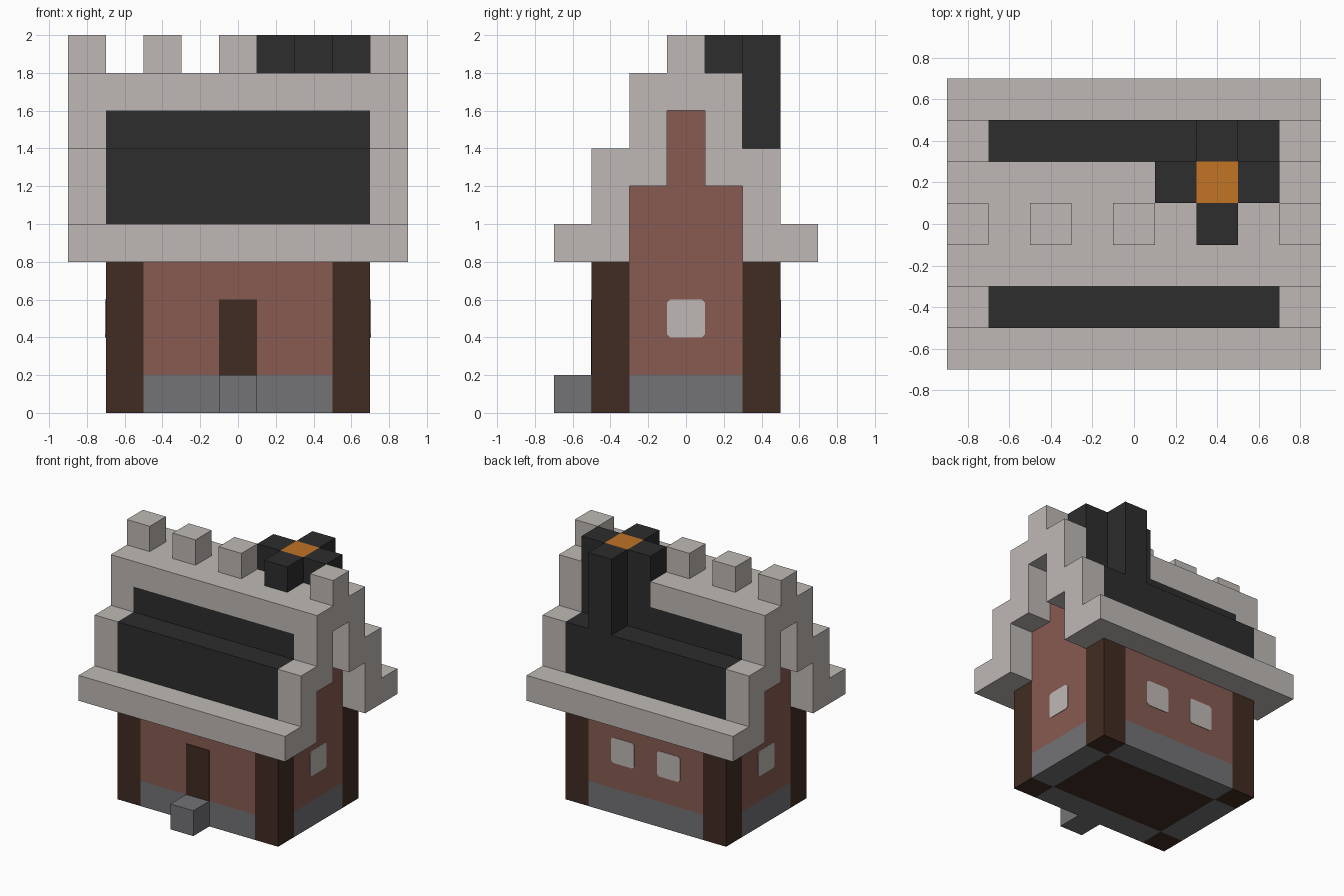
import bpy
import bmesh
from mathutils import Vector

cube = bpy.data.objects.get("Cube")
if cube:
    bpy.data.objects.remove(cube, do_unlink=True)


def make_material(name, hex_code):
    """Flat material from an sRGB hex code, stored as linear values."""
    srgb = [int(hex_code[i:i + 2], 16) / 255 for i in (0, 2, 4)]
    colour = [c / 12.92 if c <= 0.04045 else ((c + 0.055) / 1.055) ** 2.4 for c in srgb] + [1]
    mat = bpy.data.materials.new(name)
    mat.use_nodes = True
    mat.diffuse_color = colour
    mat.node_tree.nodes["Principled BSDF"].inputs["Base Color"].default_value = colour
    return mat


PALE = make_material("pale stone", "BFB9B5")
SLATE = make_material("dark slate", "2D2D2D")
BRICK = make_material("red brick", "885B52")
TIMBER = make_material("dark timber", "402C22")
GREY = make_material("grey stone", "737276")
EMBER = make_material("ember orange", "C17325")


def prism(name, points, depth, mat):
    """Extrude a flat outline of 3D points along the depth vector."""
    bm = bmesh.new()
    face = bm.faces.new([bm.verts.new(p) for p in points])
    ext = bmesh.ops.extrude_face_region(bm, geom=[face], use_keep_orig=True)
    moved = [v for v in ext["geom"] if isinstance(v, bmesh.types.BMVert)]
    bmesh.ops.translate(bm, verts=moved, vec=Vector(depth))
    bmesh.ops.recalc_face_normals(bm, faces=bm.faces)
    mesh = bpy.data.meshes.new(name)
    bm.to_mesh(mesh)
    bm.free()
    mesh.materials.append(mat)
    obj = bpy.data.objects.new(name, mesh)
    bpy.context.scene.collection.objects.link(obj)
    return obj


def box(name, x, y, z, mat):
    """Box from (min, max) pairs on each axis."""
    base = [(x[0], y[0], z[0]), (x[1], y[0], z[0]), (x[1], y[1], z[0]), (x[0], y[1], z[0])]
    return prism(name, base, (0, 0, z[1] - z[0]), mat)


def side(sign, near, far):
    """Sorted range on one side of an axis."""
    return sorted((sign * near, sign * far))


def profile(name, outline, x, mat):
    """Extrude a (y, z) outline between two x positions."""
    return prism(name, [(x[0], y, z) for y, z in outline], (x[1] - x[0], 0, 0), mat)


def mirrored(half):
    """Close a half outline across y = 0."""
    return half + [(-y, z) for y, z in reversed(half)]


PLATE = 0.004


def window(name, centre, along, normal, mat):
    """Thin pane with clipped corners on a wall."""
    c, a, up = Vector(centre), Vector(along), Vector((0, 0, 1))
    r, k = 0.1, 0.084
    ring = [(r, k), (k, r), (-k, r), (-r, k), (-r, -k), (-k, -r), (k, -r), (r, -k)]
    return prism(name, [c + a * u + up * v for u, v in ring], Vector(normal) * PLATE, mat)


# Ground floor: posts, plinth and walls
for sx, xn in ((-1, "right"), (1, "left")):
    for sy, yn in ((-1, "front"), (1, "back")):
        box(f"{yn}_{xn}_post", side(sx, 0.5, 0.7), side(sy, 0.3, 0.5), (0, 0.8), TIMBER)
    box(f"{xn}_plinth", side(sx, 0.5, 0.7), (-0.3, 0.3), (0, 0.2), GREY)
    # Stepped gable wall and the pale verge that frames it
    gable = mirrored([(0.3, 0.2), (0.3, 1.2), (0.1, 1.2), (0.1, 1.6)])
    profile(f"{xn}_gable_wall", gable, side(sx, 0.5, 0.7), BRICK)
    outer = mirrored([(0.3, 0.8), (0.7, 0.8), (0.7, 1), (0.5, 1), (0.5, 1.4), (0.3, 1.4), (0.3, 1.8)])
    inner = mirrored([(0.3, 1.2), (0.1, 1.2), (0.1, 1.6)])
    inner = [(-y, z) for y, z in inner]
    profile(f"{xn}_verge", outer + inner, side(sx, 0.7, 0.9), PALE)
    window(f"{xn}_window", (sx * 0.7, 0, 0.5), (0, 1, 0), (sx, 0, 0), PALE)
    window(f"back_{xn}_window", (sx * 0.2, 0.5, 0.5), (1, 0, 0), (0, 1, 0), PALE)

for sy, yn in ((-1, "front"), (1, "back")):
    box(f"{yn}_plinth", (-0.5, 0.5), side(sy, 0.3, 0.5), (0, 0.2), GREY)
    box(f"{yn}_wall", (-0.5, 0.5), side(sy, 0.3, 0.5), (0.2, 0.8), BRICK)
    box(f"{yn}_eave", (-0.7, 0.7), side(sy, 0.3, 0.7), (0.8, 1), PALE)
    # Stepped slate slope
    slope = [(0.5, 1), (0.5, 1.4), (0.3, 1.4), (0.3, 1.6), (0.1, 1.6), (0.1, 1.2), (0.3, 1.2), (0.3, 1)]
    profile(f"{yn}_roof", [(sy * y, z) for y, z in slope], (-0.7, 0.7), SLATE)

box("floor", (-0.5, 0.5), (-0.3, 0.3), (0, 0.2), TIMBER)
box("door", (-0.1, 0.1), (-0.5 - PLATE, -0.5), (0.2, 0.6), TIMBER)
box("doorstep", (-0.1, 0.1), (-0.7, -0.5), (0, 0.2), GREY)

# Ridge and its row of blocks
box("ridge_long", (-0.7, 0.1), (-0.3, 0.3), (1.6, 1.8), PALE)
box("ridge_short", (0.1, 0.7), (-0.3, 0.1), (1.6, 1.8), PALE)
for i, x in enumerate((-0.8, -0.4, 0, 0.8)):
    box(f"ridge_block_{i + 1}", (x - 0.1, x + 0.1), (-0.1, 0.1), (1.8, 2), PALE)

# Chimney with a glowing top
box("chimney_base", (0.1, 0.7), (0.1, 0.3), (1.6, 1.8), SLATE)
box("chimney_right_rim", (0.1, 0.3), (0.1, 0.3), (1.8, 2), SLATE)
box("chimney_left_rim", (0.5, 0.7), (0.1, 0.3), (1.8, 2), SLATE)
box("chimney_front_rim", (0.3, 0.5), (-0.1, 0.1), (1.8, 2), SLATE)
box("chimney_back_column", (0.3, 0.5), (0.3, 0.5), (1.4, 2), SLATE)
box("chimney_ember", (0.3, 0.5), (0.1, 0.3), (1.8, 2), EMBER)
